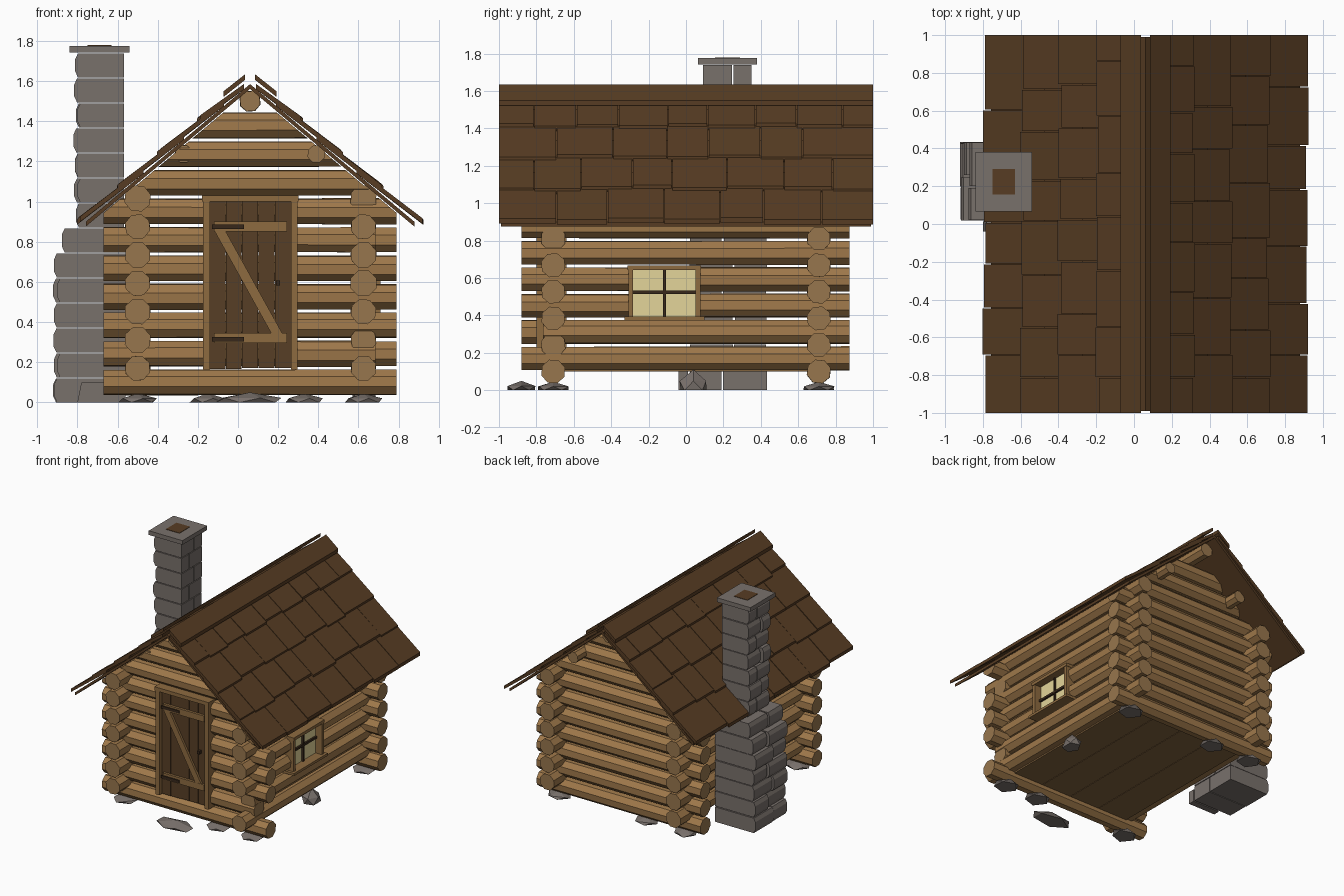
import bpy, bmesh, math, random
from mathutils import Matrix, Vector

random.seed(4)
cube = bpy.data.objects.get("Cube")
if cube:
    bpy.data.objects.remove(cube, do_unlink=True)

RIDGE_X, RIDGE_Z, PITCH = 0.06, 1.575, 0.8375


def material(name, rgb):
    mat = bpy.data.materials.new(name)
    mat.use_nodes = True
    col = tuple((c / 255) ** 2.2 for c in rgb) + (1.0,)
    mat.diffuse_color = col
    mat.node_tree.nodes["Principled BSDF"].inputs["Base Color"].default_value = col
    return mat


BARK = material("log wood", (158, 120, 76))
CUT = material("cut log end", (150, 117, 78))
TRIM = material("trim wood", (140, 106, 66))
DARK = material("dark plank", (88, 65, 42))
FLOOR = material("floor wood", (128, 98, 63))
SHINGLE = material("roof shingle", (88, 63, 40))
STONE = material("grey stone", (120, 112, 107))
GLASS = material("window glass", (227, 212, 152))
IRON = material("dark iron", (58, 44, 32))


def jit(amount):
    return random.uniform(-amount, amount)


def finish(bm, name, *mats, rule=None):
    bmesh.ops.recalc_face_normals(bm, faces=bm.faces[:])
    bm.normal_update()
    if rule:
        for f in bm.faces:
            f.material_index = rule(f)
    mesh = bpy.data.meshes.new(name)
    bm.to_mesh(mesh)
    bm.free()
    for m in mats:
        mesh.materials.append(m)
    bpy.context.collection.objects.link(bpy.data.objects.new(name, mesh))


def prism(bm, pts, y0, y1):
    """Extrude an x-z polygon along y."""
    front = [bm.verts.new((x, y0, z)) for x, z in pts]
    back = [bm.verts.new((x, y1, z)) for x, z in pts]
    bm.faces.new(front)
    bm.faces.new(back[::-1])
    for i in range(len(pts)):
        j = (i + 1) % len(pts)
        bm.faces.new((front[j], front[i], back[i], back[j]))


def box(bm, x0, x1, y0, y1, z0, z1):
    prism(bm, [(x0, z0), (x1, z0), (x1, z1), (x0, z1)], y0, y1)


def log(bm, axis, side, z, a, b, r=0.067):
    """Eight-sided log from a to b along axis 0 (x) or 1 (y)."""
    mid = (a + b) / 2
    pos = (mid, side, z) if axis == 0 else (side, mid, z)
    turn = Matrix.Rotation(math.pi / 2, 4, "Y" if axis == 0 else "X")
    spin = Matrix.Rotation(math.pi / 8 + jit(0.12), 4, "Z")
    bmesh.ops.create_cone(bm, cap_ends=True, segments=8, radius1=r + jit(0.002),
                          radius2=r + jit(0.002), depth=b - a,
                          matrix=Matrix.Translation(pos) @ turn @ spin)


def end_rule(axis):
    return lambda f: 1 if abs(f.normal[axis]) > 0.3 else 0


# Front and back walls with gables trimmed under the roof
for name, y, is_front, short in (("front_wall_logs", -0.71, True, (1, 5)),
                                 ("back_wall_logs", 0.71, False, ())):
    bm = bmesh.new()
    for i in range(10):
        z = 0.1 + 0.142 * i
        right = 0.685 if i in short else 0.79
        if is_front and 1 <= i <= 6:
            log(bm, 0, y, z, -0.67, -0.16)
            log(bm, 0, y, z, 0.28, right)
        else:
            log(bm, 0, y, z, -0.67, right)
    for s in (-1, 1):
        bmesh.ops.bisect_plane(bm, geom=bm.verts[:] + bm.edges[:] + bm.faces[:],
                               plane_co=(RIDGE_X, 0, RIDGE_Z - 0.02),
                               plane_no=Vector((s * PITCH, 0, 1)).normalized(),
                               clear_outer=True)
        bmesh.ops.holes_fill(bm, edges=[e for e in bm.edges if e.is_boundary])
    finish(bm, name, BARK, CUT, rule=end_rule(0))

# Side walls
for name, x, is_right in (("left_wall_logs", -0.5, False), ("right_wall_logs", 0.625, True)):
    bm = bmesh.new()
    for i in range(7):
        z = 0.17 + 0.141 * i
        front = -0.765 if is_right and i in (1, 6) else -0.88
        if is_right and i in (2, 3):
            log(bm, 1, x, z, front, -0.29)
            log(bm, 1, x, z, 0.06, 0.875)
        else:
            log(bm, 1, x, z, front, 0.875)
    finish(bm, name, BARK, CUT, rule=end_rule(1))

# Ridge log and purlins
bm = bmesh.new()
log(bm, 1, RIDGE_X, 1.5, -0.9, 0.9, 0.055)
log(bm, 1, 0.39, 1.237, -0.85, 0.88, 0.047)
log(bm, 1, -0.27, 1.237, -0.765, 0.88, 0.047)
finish(bm, "roof_beams", BARK, CUT, rule=end_rule(1))

# Floor boards
bm = bmesh.new()
for i in range(4):
    x = -0.47 + 0.2675 * i
    box(bm, x, x + 0.264, -0.68, 0.68, 0.1, 0.125)
finish(bm, "floor_boards", FLOOR)


# Roof: sheathing, four shingle courses and a cap board on each slope
def slope_slab(bm, s, d0, d1, off0, off1, thick, y0, y1):
    """Slab from d0 to d1 out from the ridge; offsets are of its top."""
    def at(d, off):
        return (RIDGE_X + s * d, RIDGE_Z - PITCH * d + off)
    prism(bm, [at(d0, off0), at(d1, off1), at(d1, off1 - thick), at(d0, off0 - thick)], y0, y1)


for s, side in ((-1, "right"), (1, "left")):
    bm = bmesh.new()
    slope_slab(bm, s, 0, 0.818, 0.01, 0.01, 0.024, -0.99, 0.99)
    finish(bm, side + "_roof_sheathing", SHINGLE)
    bm = bmesh.new()
    for row in range(4):
        low = 0.25 + 0.2 * row
        y = -1.0
        width = 0.31 if row % 2 else 0.19
        while y < 0.999:
            end = y + width
            if end > 0.9:
                end = 1.0
            slope_slab(bm, s, max(0.03, low - 0.32), low + 0.005 + jit(0.01), 0.036,
                       0.06 + jit(0.003), 0.027, y, end - (0.005 if end < 1 else 0))
            y = end
            width = 0.26 + jit(0.05)
    finish(bm, side + "_roof_shingles", SHINGLE)
    bm = bmesh.new()
    slope_slab(bm, s, 0.024, 0.132, 0.08, 0.085, 0.028, -1, 1)
    finish(bm, side + "_ridge_cap", SHINGLE)

# Door
bm = bmesh.new()
for i in range(5):
    x = -0.142 + 0.0815 * i
    box(bm, x, x + 0.079, -0.765, -0.735, 0.17 + jit(0.004), 1.0)
finish(bm, "door_planks", DARK)
bm = bmesh.new()
box(bm, -0.175, -0.14, -0.8, -0.64, 0.165, 1.0)
box(bm, 0.263, 0.297, -0.8, -0.64, 0.165, 1.0)
box(bm, -0.18, 0.302, -0.805, -0.64, 1.0, 1.03)
finish(bm, "door_frame", TRIM)
bm = bmesh.new()
box(bm, -0.12, 0.245, -0.785, -0.764, 0.85, 0.9)
box(bm, -0.12, 0.245, -0.785, -0.764, 0.295, 0.345)
prism(bm, [(-0.115, 0.85), (-0.06, 0.85), (0.22, 0.345), (0.165, 0.345)], -0.783, -0.764)
finish(bm, "door_braces", TRIM)
bm = bmesh.new()
for z in (0.315, 0.875):
    box(bm, -0.13, 0.03, -0.793, -0.784, z - 0.011, z + 0.011)
box(bm, 0.19, 0.21, -0.79, -0.764, 0.583, 0.607)
finish(bm, "door_hinges_and_latch", IRON)

# Window on the right wall
bm = bmesh.new()
box(bm, 0.645, 0.653, -0.285, 0.055, 0.39, 0.645)
finish(bm, "window_glass", GLASS)
bm = bmesh.new()
box(bm, 0.56, 0.71, -0.308, -0.283, 0.39, 0.645)
box(bm, 0.56, 0.71, 0.052, 0.077, 0.39, 0.645)
box(bm, 0.56, 0.715, -0.312, 0.081, 0.643, 0.667)
box(bm, 0.56, 0.73, -0.33, 0.1, 0.373, 0.393)
finish(bm, "window_frame", TRIM)
bm = bmesh.new()
box(bm, 0.65, 0.668, -0.123, -0.107, 0.39, 0.645)
box(bm, 0.65, 0.668, -0.283, 0.052, 0.514, 0.532)
finish(bm, "window_bars", IRON)

# Chimney: broad base courses and narrow stack of rough-faced stones
bm = bmesh.new()
for i in range(14):
    x0, x1, y0, y1 = (-0.912, -0.56, 0.02, 0.43) if i < 7 else (-0.808, -0.568, 0.09, 0.35)
    if i == 6:
        x0 += 0.03
    z = 0.1245 * i
    split = (y0 + y1) / 2 + (0.03 if i % 2 else -0.03)
    for a, b in ((y0, split - 0.005), (split + 0.005, y1)):
        face = x0 + jit(0.012)
        prism(bm, [(face + 0.014, z), (x1, z), (x1, z + 0.119), (face + 0.014, z + 0.119),
                   (face, z + 0.09), (face, z + 0.03)], a + jit(0.003), b + jit(0.003))
prism(bm, [(-0.8, 0), (-0.56, 0), (-0.56, 0.1), (-0.78, 0.1)], -0.04, 0.012)
finish(bm, "chimney_stones", STONE)

# Chimney top slab with flue
bm = bmesh.new()
box(bm, -0.84, -0.54, 0.065, 0.38, 1.742, 1.776)
finish(bm, "chimney_top", STONE)
bm = bmesh.new()
box(bm, -0.75, -0.63, 0.155, 0.29, 1.774, 1.779)
finish(bm, "chimney_flue", SHINGLE)


# Foundation stones and doorstep
def boulder(name, x, y, rx, ry, height):
    bm = bmesh.new()
    bmesh.ops.create_icosphere(bm, subdivisions=1, radius=1)
    for v in bm.verts:
        k = 1 + jit(0.08)
        v.co = (x + v.co.x * rx * k, y + v.co.y * ry * k, max(0, v.co.z * height))
    bmesh.ops.dissolve_degenerate(bm, dist=0.0005, edges=bm.edges[:])
    finish(bm, name, STONE)


boulder("doorstep_stone", 0.06, -0.88, 0.18, 0.085, 0.05)
for i, (x, y) in enumerate([(-0.5, -0.71), (0.625, -0.71), (-0.5, 0.71), (0.625, 0.71),
                            (0.33, -0.71), (-0.15, 0.71)]):
    boulder("foundation_stone_%d" % (i + 1), x, y, 0.1, 0.092, 0.045)
boulder("side_foundation_stone", 0.625, 0.04, 0.07, 0.085, 0.11)
